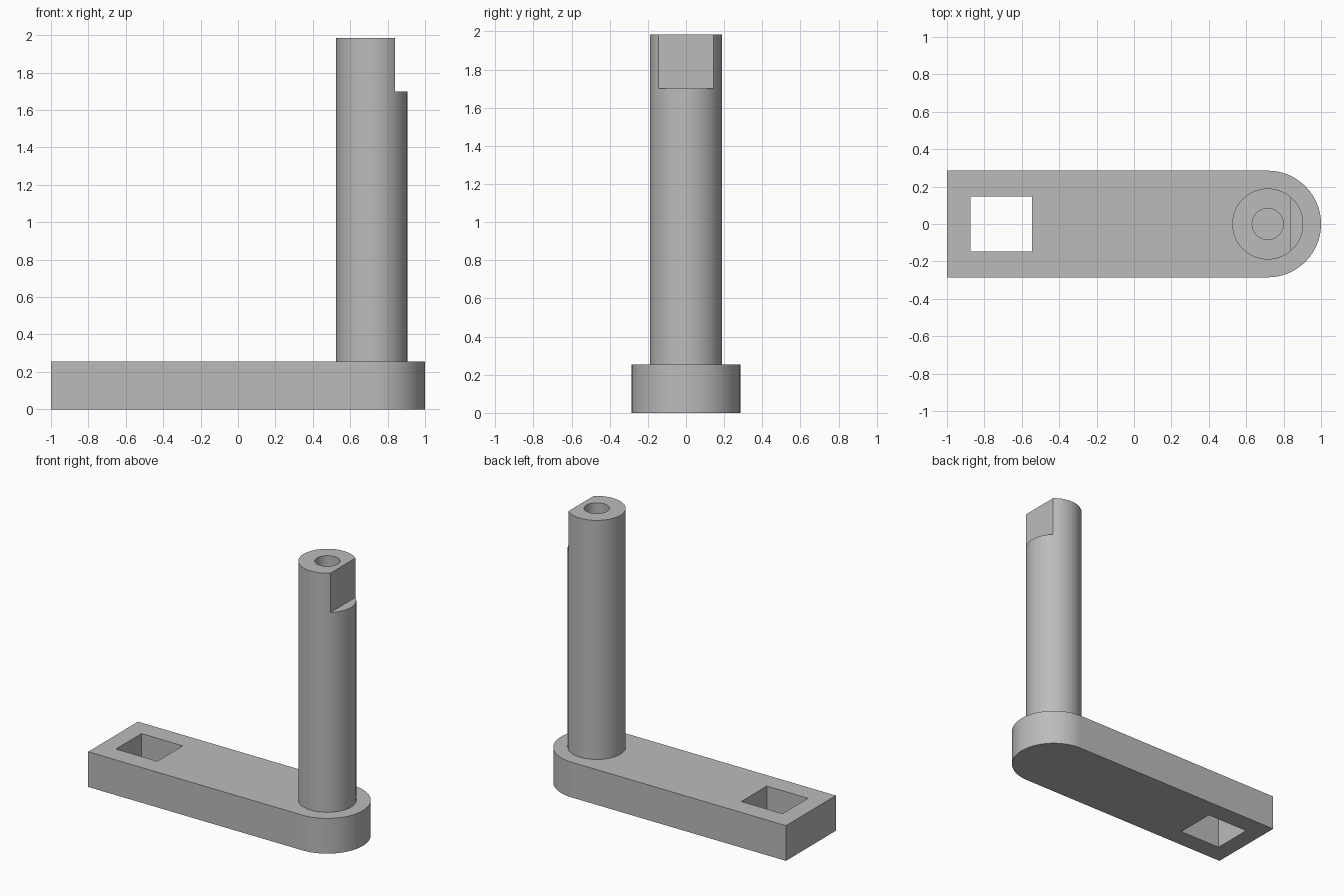
import bpy
import math

default = bpy.data.objects.get("Cube")
if default:
    bpy.data.objects.remove(default, do_unlink=True)

POST_X = 0.715
ARM_R, ARM_TOP = 0.285, 0.255
POST_R, POST_TOP = 0.19, 1.985

steel = bpy.data.materials.new("plain grey")
steel.use_nodes = True
grey = (0.5, 0.5, 0.5, 1)
steel.diffuse_color = grey
steel.node_tree.nodes["Principled BSDF"].inputs["Base Color"].default_value = grey


def prism(name, outline, z0, z1):
    """Extrude a counter-clockwise outline from z0 to z1."""
    n = len(outline)
    verts = [(x, y, z) for z in (z0, z1) for x, y in outline]
    faces = [tuple(reversed(range(n))), tuple(range(n, 2 * n))]
    faces += [(i, (i + 1) % n, (i + 1) % n + n, i + n) for i in range(n)]
    mesh = bpy.data.meshes.new(name)
    mesh.from_pydata(verts, [], faces)
    mesh.materials.append(steel)
    obj = bpy.data.objects.new(name, mesh)
    bpy.context.collection.objects.link(obj)
    return obj


def arc(radius, start, end, steps):
    angles = [start + (end - start) * i / steps for i in range(steps + 1)]
    return [(POST_X + radius * math.cos(a), radius * math.sin(a)) for a in angles]


def circle(radius, steps=96):
    return arc(radius, 0, math.tau, steps)[:-1]


def rect(x0, x1, y0, y1):
    return [(x0, y0), (x1, y0), (x1, y1), (x0, y1)]


def select_only(obj):
    bpy.ops.object.select_all(action='DESELECT')
    obj.select_set(True)
    bpy.context.view_layer.objects.active = obj


def cut(obj, cutter):
    cutter.hide_render = True
    mod = obj.modifiers.new("cut", 'BOOLEAN')
    mod.operation = 'DIFFERENCE'
    mod.solver = 'EXACT'
    mod.object = cutter
    select_only(obj)
    bpy.ops.object.modifier_apply(modifier=mod.name)
    bpy.data.objects.remove(cutter, do_unlink=True)


# Flat arm with one rounded end and a square through-hole
half_round = arc(ARM_R, -math.pi / 2, math.pi / 2, 48)
arm = prism("crank_arm", [(-1, -ARM_R)] + half_round + [(-1, ARM_R)], 0, ARM_TOP)
cut(arm, prism("square_hole", rect(-0.875, -0.545, -0.146, 0.146), -0.1, 0.4))

# Upright post with a flat near the top and a blind bore in its end
post = prism("handle_post", circle(POST_R), ARM_TOP, POST_TOP)
cut(post, prism("flat_cutter", rect(0.84, 1.1, -0.4, 0.4), 1.70, 2.2))
cut(post, prism("bore_cutter", circle(0.083, 64), 1.5, 2.2))

for part in (arm, post):
    select_only(part)
    bpy.ops.object.shade_smooth_by_angle(angle=math.radians(30))
